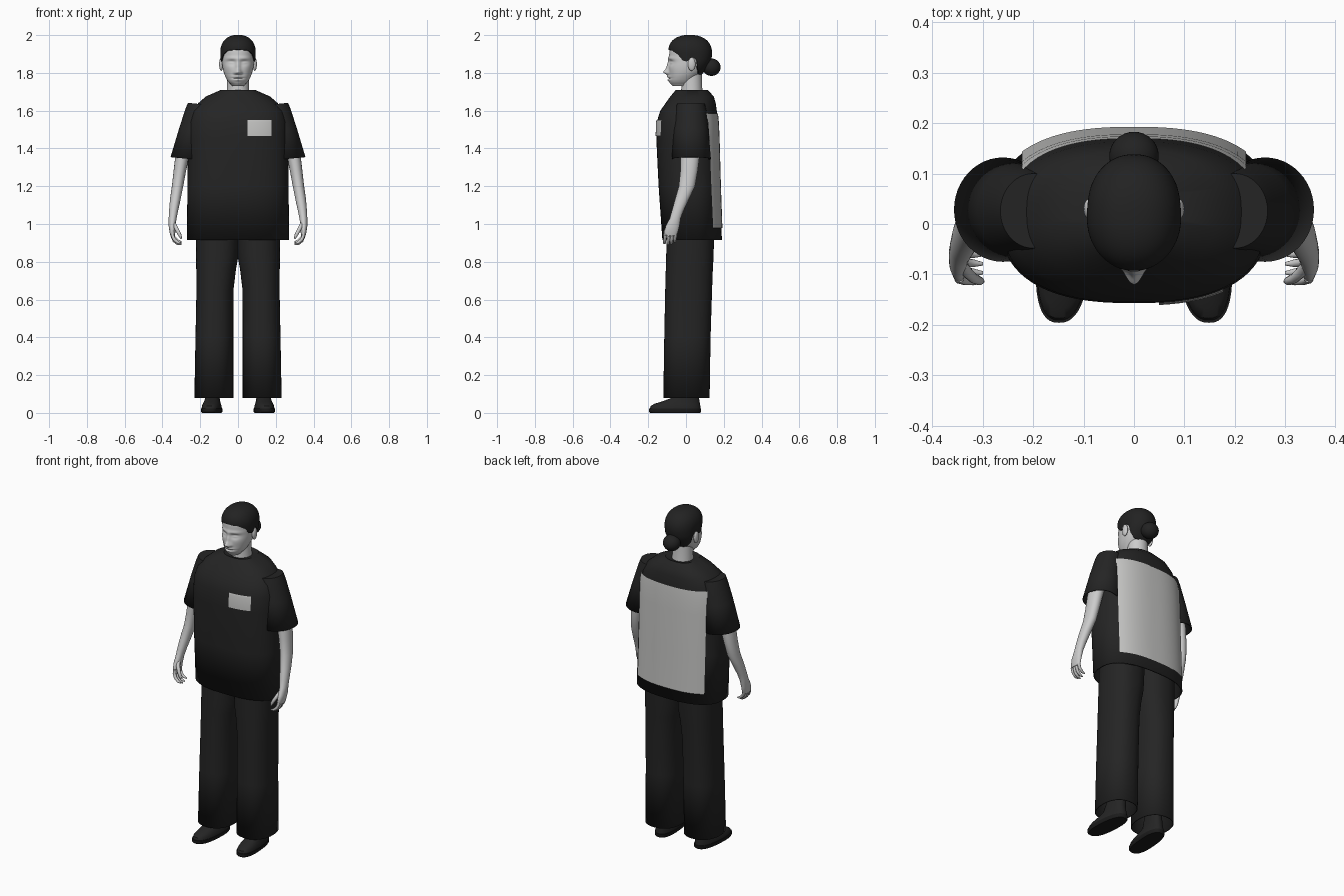
import bpy, bmesh, math
from mathutils import Vector

if "Cube" in bpy.data.objects:
    bpy.data.objects.remove(bpy.data.objects["Cube"])


def material(name, r, g, b):
    m = bpy.data.materials.new(name)
    m.use_nodes = True
    m.diffuse_color = (r, g, b, 1)
    m.node_tree.nodes["Principled BSDF"].inputs["Base Color"].default_value = (r, g, b, 1)
    return m


CLOTH = material("black cloth", .018, .018, .018)
HAIR = material("black hair", .016, .016, .016)
SOLE = material("dark sole", .011, .011, .011)
SKIN = material("pale skin", .6, .6, .6)
PRINT = material("light grey panel", .55, .55, .54)
parts = []


def finish(name, bm, mat, mirror=False, shell=0):
    bmesh.ops.recalc_face_normals(bm, faces=bm.faces)
    mesh = bpy.data.meshes.new(name)
    bm.to_mesh(mesh)
    bm.free()
    mesh.materials.append(mat)
    ob = bpy.data.objects.new(name, mesh)
    bpy.context.collection.objects.link(ob)
    if mirror:
        mod = ob.modifiers.new("mirror", "MIRROR")
        mod.use_mirror_merge = False
    if shell:
        mod = ob.modifiers.new("thickness", "SOLIDIFY")
        mod.thickness = shell
        mod.offset = -1
    parts.append(ob)
    return ob


def skin_rings(bm, rings, bottom=True, top=True, closed=True):
    """Bridge successive rings of points with quads."""
    vs = [[bm.verts.new(p) for p in r] for r in rings]
    n = len(vs[0])
    for a, b in zip(vs, vs[1:]):
        for i in range(n if closed else n - 1):
            j = (i + 1) % n
            bm.faces.new((a[i], a[j], b[j], b[i]))
    if closed and bottom:
        bm.faces.new(vs[0][::-1])
    if closed and top:
        bm.faces.new(vs[-1])


def oval_point(a, cx, hw, yf, yb, z, n):
    c, s = math.cos(a), math.sin(a)
    return Vector((cx + hw * math.copysign(abs(c) ** (2 / n), c),
                   (yf + yb) / 2 + (yb - yf) / 2 * math.copysign(abs(s) ** (2 / n), s), z))


def loft(name, rows, mat, n=2.0, segs=48, tilt=0, lean=0, bottom=True, top=True, **kw):
    """Rows are height, centre x, half width, front y, back y."""
    rings = []
    for z, cx, hw, yf, yb in rows:
        ring = [oval_point(math.tau * i / segs, cx, hw, yf, yb, z, n) for i in range(segs)]
        for p in ring:
            p.z += tilt * (p.x - cx)
            p.x -= lean * p.y
        rings.append(ring)
    bm = bmesh.new()
    skin_rings(bm, rings, bottom, top)
    return finish(name, bm, mat, **kw)


def ball(name, loc, size, mat, **kw):
    bm = bmesh.new()
    bmesh.ops.create_uvsphere(bm, u_segments=32, v_segments=20, radius=1)
    for v in bm.verts:
        v.co = Vector(loc) + Vector(a * b for a, b in zip(v.co, size))
    return finish(name, bm, mat, **kw)


def sample(rows, z):
    for a, b in zip(rows, rows[1:]):
        if z <= b[0]:
            t = max(0, (z - a[0]) / (b[0] - a[0]))
            return [p + (q - p) * t for p, q in zip(a[1:], b[1:])]
    return list(rows[-1][1:])


# Shirt body
BODY_N = 2.5
BODY = [(.915, 0, .27, -.125, .19), (1.2, 0, .268, -.145, .18), (1.45, 0, .265, -.157, .173),
        (1.54, 0, .26, -.155, .169), (1.6, 0, .243, -.136, .163), (1.64, 0, .21, -.108, .157),
        (1.675, 0, .17, -.083, .147), (1.71, 0, .09, -.054, .115), (1.702, 0, .062, -.035, .095)]
loft("shirt_body", BODY, CLOTH, BODY_N, 72, bottom=False, shell=.008)


# Printed panels that follow the shirt surface
def panel(name, x0, x1, z0, z1, side):
    heights = sorted([z0, z1] + [r[0] for r in BODY if z0 < r[0] < z1])
    rows, steps = [], 28
    for z in heights:
        _, hw, yf, yb = sample(BODY, z)
        row = []
        for i in range(steps + 1):
            x = x0 + (x1 - x0) * i / steps
            depth = (1 - (abs(x) / (hw + .005)) ** BODY_N) ** (1 / BODY_N)
            row.append((x, (yf + yb) / 2 + side * ((yb - yf) / 2 + .005) * depth, z))
        rows.append(row)
    bm = bmesh.new()
    skin_rings(bm, rows, closed=False)
    finish(name, bm, PRINT)


panel("back_panel", -.222, .222, .98, 1.585, 1)
panel("chest_panel", .05, .178, 1.465, 1.55, -1)

# Sleeves, trousers and shoes
loft("sleeves", [(1.345, .26, .097, -.075, .132), (1.5, .228, .083, -.065, .118),
                 (1.6, .205, .074, -.055, .108), (1.635, .2, .065, -.048, .1)],
     CLOTH, tilt=.1, bottom=False, mirror=True, shell=.006)
loft("trouser_legs", [(.08, .128, .103, -.12, .125), (.4, .125, .1, -.115, .13),
                      (.65, .122, .098, -.11, .138), (.76, .116, .105, -.107, .142),
                      (.83, .11, .112, -.105, .146), (1.0, .106, .115, -.1, .15)],
     CLOTH, 2.3, bottom=False, mirror=True, shell=.006)
loft("shoe_soles", [(0, .135, .05, -.19, .075), (.006, .135, .054, -.196, .08),
                    (.022, .135, .054, -.196, .08)], SOLE, 2.5, lean=.07, mirror=True)
loft("shoe_uppers", [(.018, .135, .052, -.192, .077), (.036, .135, .051, -.187, .076),
                     (.048, .135, .046, -.168, .074), (.06, .135, .042, -.128, .072),
                     (.078, .135, .038, -.08, .069), (.15, .13, .035, -.05, .065)],
     CLOTH, 2.4, lean=.07, mirror=True)

# Arms down to the palm
loft("arms", [(.94, .346, .012, -.112, -.05), (.955, .347, .015, -.117, -.043),
              (.99, .349, .018, -.107, -.034), (1.03, .346, .021, -.086, -.028),
              (1.07, .341, .024, -.075, -.013), (1.13, .332, .028, -.058, .015),
              (1.2, .32, .03, -.038, .048), (1.28, .308, .033, -.03, .062),
              (1.36, .295, .037, -.028, .072), (1.5, .265, .04, -.025, .075)],
     SKIN, 2.1, 32, mirror=True)


# Fingers and thumbs
def digit(name, path, radius):
    path = [Vector(p) for p in path]
    rings = []
    for i, p in enumerate(path):
        d = path[min(i + 1, len(path) - 1)] - path[max(i - 1, 0)]
        turn = d.to_track_quat('Z', 'Y')
        r = radius * (1, 1, .92, .8, .35)[i]
        rings.append([p + turn @ Vector((r * math.cos(math.tau * k / 12),
                                         r * math.sin(math.tau * k / 12), 0)) for k in range(12)])
    bm = bmesh.new()
    skin_rings(bm, rings)
    finish(name, bm, SKIN, mirror=True)


for i, label in enumerate(("index", "middle", "ring", "little")):
    y, lift = -.107 + .018 * i, (.006, 0, .003, .014)[i]
    digit(label + "_fingers", [(.347, y, .965), (.347, y - .002, .935 + lift),
                               (.338, y - .005, .912 + lift), (.318, y - .007, .895 + lift),
                               (.3, y - .008, .891 + lift)], .0095)
digit("thumbs", [(.344, -.075, 1.01), (.331, -.096, .985), (.318, -.108, .96),
                 (.306, -.113, .938), (.3, -.114, .922)], .011)

# Head surface, shared by the face and the hair
SKULL = [(1.73, .025, -.064, .02), (1.738, .038, -.077, .03), (1.75, .05, -.086, .04),
         (1.775, .065, -.089, .06), (1.8, .075, -.09, .085), (1.83, .082, -.09, .105),
         (1.86, .085, -.089, .122), (1.9, .084, -.088, .128)]
DOME, CROWN = 1.9, 1.99
# Face relief: x, height, spread across, spread up, push forward
RELIEF = [(0, 1.805, .011, .011, .022), (0, 1.835, .009, .025, .012), (.013, 1.8, .007, .006, .008),
          (.036, 1.876, .025, .008, .005), (.034, 1.856, .016, .010, -.010),
          (.035, 1.853, .011, .005, .005), (.05, 1.825, .02, .018, .003),
          (0, 1.780, .017, .0045, .009), (0, 1.763, .016, .0055, .009),
          (0, 1.7715, .022, .0025, -.004), (0, 1.744, .018, .01, .004)]


def head_point(a, z, grow=0):
    near = [sample(SKULL, min(z, DOME) + d) for d in (-.012, -.006, 0, .006, .012)]
    hw, yf, yb = (sum(c) / len(near) for c in zip(*near))
    up = max(0, (z - DOME) / (CROWN - DOME))
    k = max(0, 1 - up ** 2.3) ** (1 / 2.3) + .002
    cy, ry = (yf + yb) / 2, (yb - yf) / 2
    return oval_point(a, 0, hw * k + grow * k, cy - (ry + grow) * k, cy + (ry + grow) * k,
                      z + grow * up, 2.15)


def face_point(a, z):
    p = head_point(a, z)
    if math.sin(a) < 0:
        for x, h, sx, sz, push in RELIEF:
            for c in {x, -x}:
                p.y -= push * math.exp(-((p.x - c) / sx) ** 2 / 2 - ((p.z - h) / sz) ** 2 / 2)
    return p


bm = bmesh.new()
levels = [1.73 + (DOME - 1.73) * i / 70 for i in range(70)]
levels += [DOME + (CROWN - DOME) * math.sin(math.pi / 2 * i / 16) for i in range(17)]
skin_rings(bm, [[face_point(math.tau * i / 160, z) for i in range(160)] for z in levels])
finish("head", bm, SKIN)
loft("neck", [(1.66, 0, .062, -.035, .095), (1.72, 0, .058, -.024, .086),
              (1.8, 0, .056, -.03, .085)], SKIN)
ball("ears", (.089, .03, 1.846), (.011, .02, .035), SKIN, mirror=True)

# Hair cap: hairline height by degrees away from the face centre
HAIRLINE = [(0, 1.922), (35, 1.918), (58, 1.898), (74, 1.865), (86, 1.86), (97, 1.885),
            (108, 1.87), (120, 1.825), (140, 1.795), (180, 1.783)]
rings = [[] for _ in range(28)]
for i in range(128):
    a = math.tau * i / 128
    away = abs((math.degrees(a) + 90 + 180) % 360 - 180)
    edge = sample(HAIRLINE, away)[0]
    for j, ring in enumerate(rings):
        t = min(1, j / 26)
        grow = -.003 if j == 27 else .011 - .005 * t ** 6
        ring.append(head_point(a, CROWN - (CROWN - edge) * t * t, grow))
bm = bmesh.new()
skin_rings(bm, rings, top=False)
finish("hair", bm, HAIR)
ball("hair_bun", (0, .135, 1.83), (.049, .048, .046), HAIR)

# Smooth shading with crisp hems
bpy.ops.object.select_all(action='DESELECT')
for ob in parts:
    ob.select_set(True)
bpy.context.view_layer.objects.active = parts[0]
bpy.ops.object.shade_smooth_by_angle(angle=math.radians(40))
